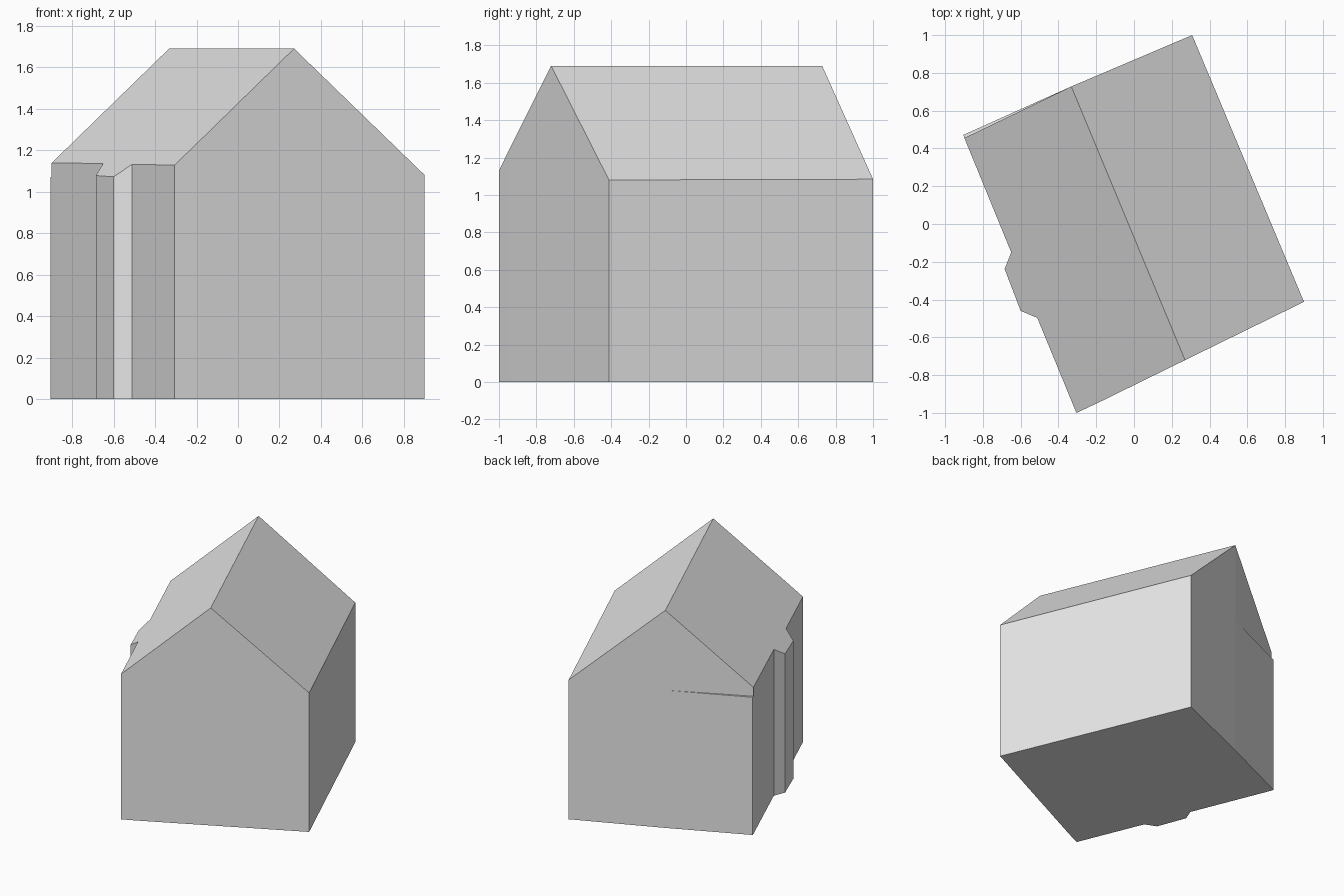
import bpy
import bmesh
from mathutils import Vector

cube = bpy.data.objects.get("Cube")
if cube:
    bpy.data.objects.remove(cube, do_unlink=True)

# One plain grey for the whole house
grey = bpy.data.materials.new("plain_grey")
grey.use_nodes = True
colour = (0.8, 0.8, 0.8, 1)
grey.diffuse_color = colour
grey.node_tree.nodes["Principled BSDF"].inputs["Base Color"].default_value = colour


def prism(name, outline, height, cuts=()):
    """Extrude a plan outline and trim it below each sloping plane."""
    bm = bmesh.new()
    base = bm.faces.new([bm.verts.new((x, y, 0)) for x, y in outline])
    top = bmesh.ops.extrude_face_region(bm, geom=[base], use_keep_orig=True)
    verts = [v for v in top["geom"] if isinstance(v, bmesh.types.BMVert)]
    bmesh.ops.translate(bm, verts=verts, vec=(0, 0, height))
    for point, normal in cuts:
        cut = bmesh.ops.bisect_plane(
            bm, geom=bm.verts[:] + bm.edges[:] + bm.faces[:], dist=1e-5,
            plane_co=point, plane_no=normal, clear_outer=True)
        rim = [e for e in cut["geom_cut"] if isinstance(e, bmesh.types.BMEdge)]
        bmesh.ops.contextual_create(bm, geom=rim)
    bmesh.ops.recalc_face_normals(bm, faces=bm.faces[:])
    mesh = bpy.data.meshes.new(name)
    bm.to_mesh(mesh)
    bm.free()
    mesh.materials.append(grey)
    obj = bpy.data.objects.new(name, mesh)
    bpy.context.collection.objects.link(obj)


# Roof planes, each through the ridge and one eave corner
ridge_back = Vector((-0.332, 0.728, 1.69))
ridge_front = Vector((0.27, -0.72, 1.69))


def slope(eave):
    normal = (ridge_front - ridge_back).cross(Vector(eave) - ridge_back)
    normal.normalize()
    return ridge_back, normal if normal.z > 0 else -normal


roof = [slope((-0.305, -0.998, 1.13)), slope((0.9, -0.412, 1.08))]

# House body: walls with the chimney bay on the right side, under the gable roof
plan = [(-0.305, -1.0), (-0.185, -0.944), (0.9, -0.412), (0.308, 1.0),
        (-0.332, 0.728), (-0.898, 0.455),
        (-0.65, -0.15), (-0.685, -0.238), (-0.6, -0.46), (-0.512, -0.497)]
prism("house_body", plan, 2, roof)

# Thin thickening of the rear wall, ending in a ledge at eave height
prism("rear_wall_ledge", [(-0.332, 0.728), (-0.903, 0.472), (-0.898, 0.455)], 1.07)
